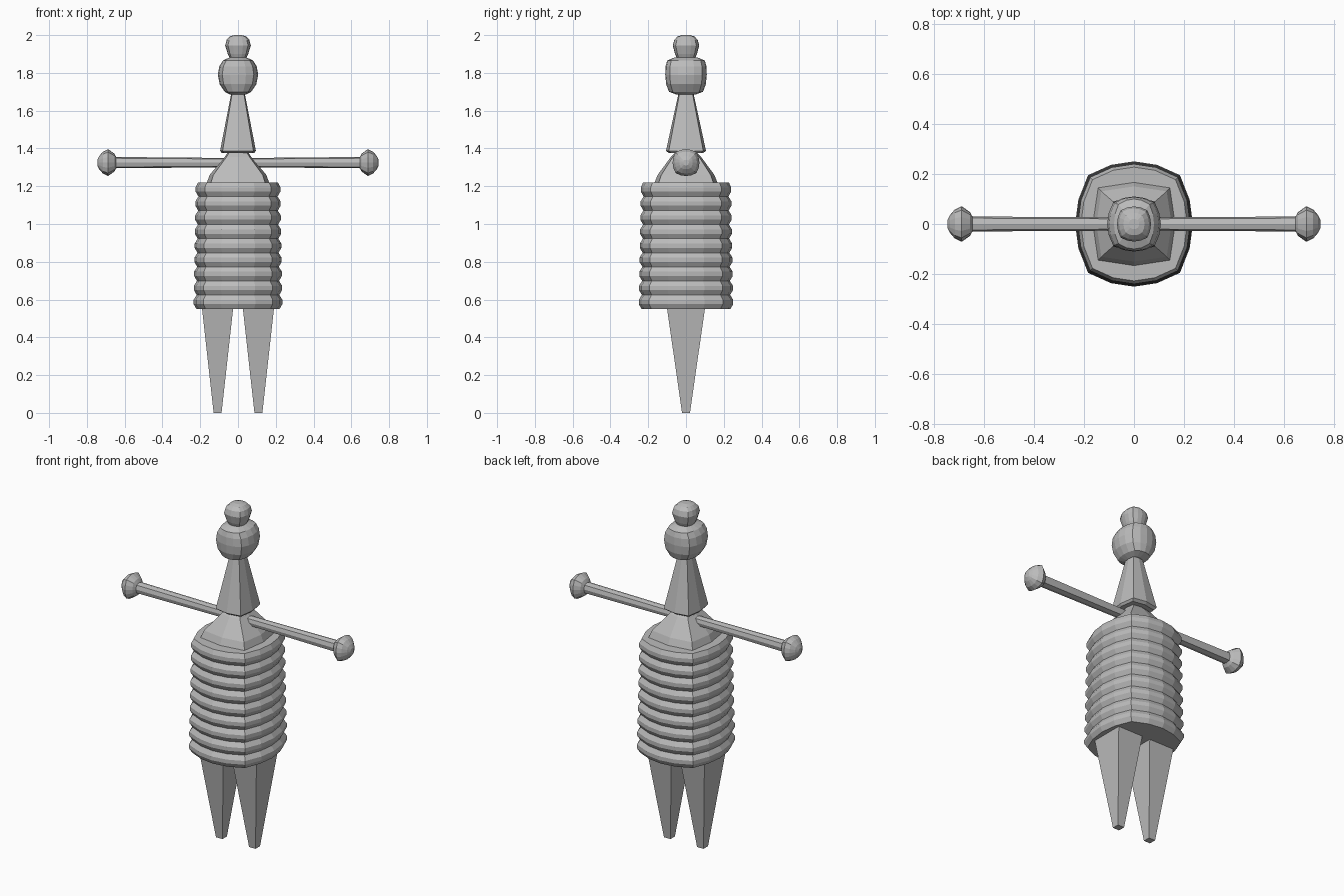
import bpy, bmesh, math
from mathutils import Matrix

cube = bpy.data.objects.get("Cube")
if cube:
    bpy.data.objects.remove(cube, do_unlink=True)

grey = bpy.data.materials.new("plain grey")
grey.use_nodes = True
tone = (0.5, 0.5, 0.5, 1)
grey.diffuse_color = tone
grey.node_tree.nodes["Principled BSDF"].inputs["Base Color"].default_value = tone


def ring(z, rx, ry, corner, steps):
    """Rounded square section: each side bulges out between its corners."""
    points = []
    for side in range(4):
        for i in range(2 * steps):
            t = 1 - i / steps
            x, y = corner * t, 1 - (1 - corner) * t * t
            for _ in range(side):
                x, y = -y, x
            points.append((x * rx, y * ry, z))
    return points


def loft(name, profile, corner=0.78, steps=1, matrix=Matrix(), mirror=False):
    """Skin a stack of (z, rx, ry) sections and cap both ends."""
    bm = bmesh.new()
    rings = [[bm.verts.new(p) for p in ring(*row, corner, steps)] for row in profile]
    n = len(rings[0])
    for low, high in zip(rings, rings[1:]):
        for i in range(n):
            j = (i + 1) % n
            bm.faces.new((low[i], low[j], high[j], high[i]))
    bm.faces.new(rings[0][::-1])
    bm.faces.new(rings[-1])
    bm.transform(matrix)
    bmesh.ops.recalc_face_normals(bm, faces=bm.faces)
    mesh = bpy.data.meshes.new(name)
    bm.to_mesh(mesh)
    bm.free()
    mesh.materials.append(grey)
    obj = bpy.data.objects.new(name, mesh)
    bpy.context.collection.objects.link(obj)
    if mirror:
        obj.modifiers.new("mirror", "MIRROR")
    return obj


# Ribbed body: repeated ribs, a little wider towards the bottom
ribs, base, top = 9, 0.55, 1.22
pitch = (top - base) / ribs
body = []
for k in range(ribs):
    grow = 0.012 * (1 - k / ribs)
    z = base + k * pitch
    for part, r in ((0, 0.208), (0.35, 0.223), (0.65, 0.223)):
        body.append((z + part * pitch, r + grow, r + grow + 0.015))
body.append((top, 0.212, 0.227))
loft("ribbed_body", body, steps=2)

# Shoulders sloping up to the base of the neck
loft("shoulders", [(1.21, 0.168, 0.17), (1.26, 0.15, 0.15),
                   (1.355, 0.07, 0.08), (1.385, 0.05, 0.05)], corner=0.87)

# Flared neck
loft("neck", [(1.375, 0.085, 0.09), (1.387, 0.095, 0.106), (1.69, 0.036, 0.04),
              (1.72, 0.03, 0.03)], corner=0.86)

# Head and topknot
loft("head", [(1.685, 0.04, 0.05), (1.7, 0.07, 0.09), (1.74, 0.097, 0.105),
              (1.79, 0.107, 0.11), (1.835, 0.099, 0.108), (1.865, 0.08, 0.1),
              (1.882, 0.045, 0.06)], steps=2)
loft("topknot", [(1.87, 0.04, 0.045), (1.9, 0.054, 0.058), (1.945, 0.068, 0.07),
                 (1.975, 0.06, 0.062), (1.993, 0.042, 0.045), (2.0, 0.02, 0.02)],
     steps=2)

# Arms and knob hands lie along x at shoulder height
sideways = Matrix.Translation((0, 0, 1.325)) @ Matrix.Rotation(math.pi / 2, 4, "Y")
loft("arms", [(-0.66, 0.03, 0.03), (0, 0.024, 0.026), (0.66, 0.03, 0.03)],
     matrix=sideways)
loft("hands", [(x, r, r) for x, r in ((0.645, 0.03), (0.655, 0.048), (0.688, 0.071),
                                      (0.715, 0.058), (0.735, 0.035), (0.745, 0.015))],
     steps=2, matrix=sideways, mirror=True)

# Tapered square legs
loft("legs", [(0, 0.021, 0.021), (0.55, 0.082, 0.1), (0.6, 0.082, 0.1)], corner=1,
     matrix=Matrix.Translation((0.108, 0, 0)), mirror=True)
